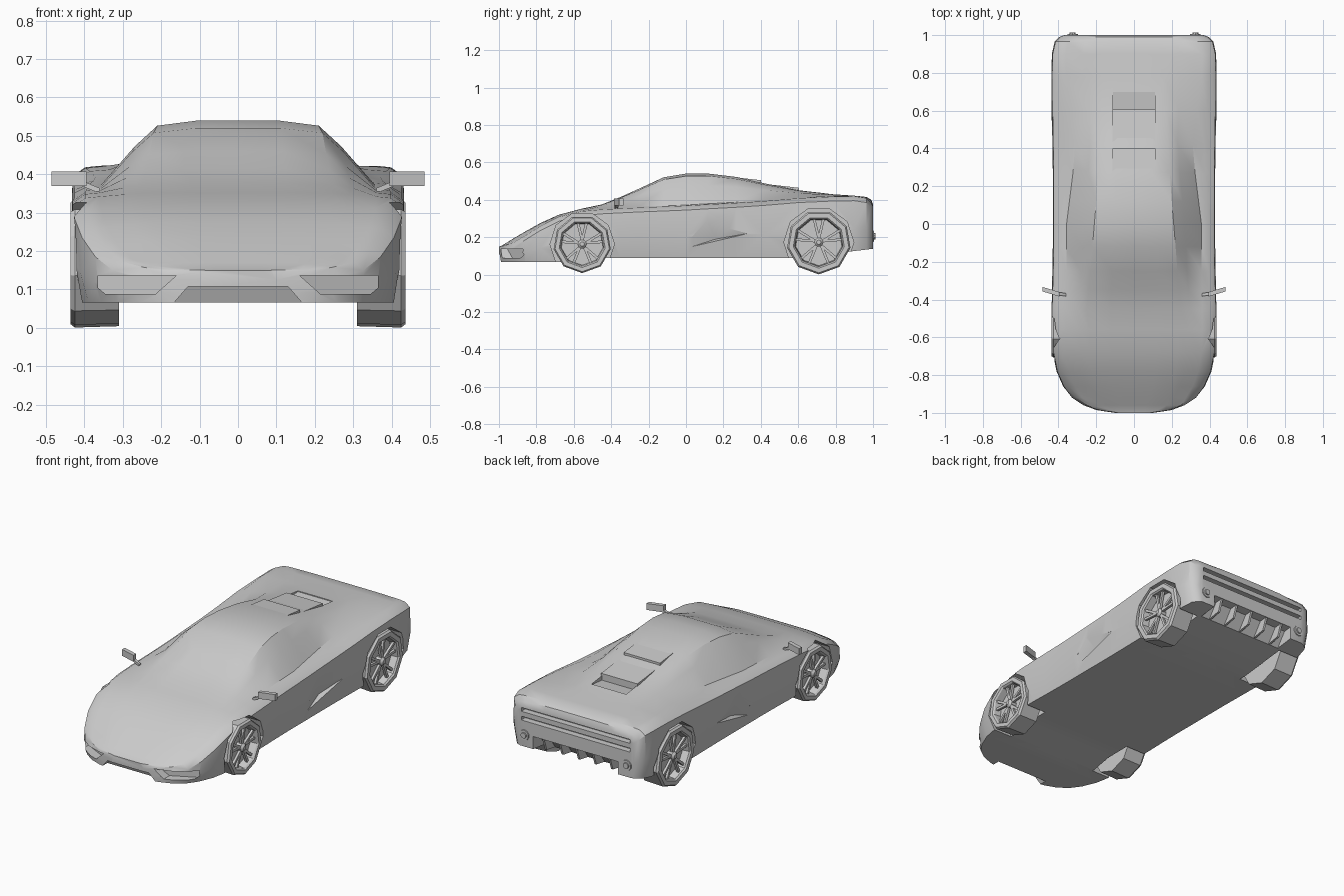
import bpy, bmesh, math
from mathutils import Vector, Matrix

cube = bpy.data.objects.get("Cube")
if cube:
    bpy.data.objects.remove(cube, do_unlink=True)

paint = bpy.data.materials.new("light_grey")
paint.use_nodes = True
GREY = (0.6, 0.6, 0.6, 1)
paint.diffuse_color = GREY
paint.node_tree.nodes["Principled BSDF"].inputs["Base Color"].default_value = GREY


def finish(name, bm):
    bmesh.ops.recalc_face_normals(bm, faces=bm.faces)
    mesh = bpy.data.meshes.new(name)
    bm.to_mesh(mesh)
    bm.free()
    mesh.materials.append(paint)
    ob = bpy.data.objects.new(name, mesh)
    bpy.context.collection.objects.link(ob)
    return ob


def hull(name, points):
    bm = bmesh.new()
    verts = [bm.verts.new(p) for p in points]
    bmesh.ops.convex_hull(bm, input=verts)
    return finish(name, bm)


def block(name, x0, x1, y0, y1, z0, z1):
    return hull(name, [(x, y, z) for x in (x0, x1) for y in (y0, y1) for z in (z0, z1)])


def lathe(name, profile, centre, sides, closed=True):
    """Revolve (x, radius) points about an x-parallel axis."""
    bm = bmesh.new()
    rings = []
    for x, r in profile:
        angles = [math.tau * (i + 0.5) / sides for i in range(sides)]
        rings.append([bm.verts.new((x, centre[0] + r * math.sin(a), centre[1] + r * math.cos(a)))
                      for a in angles])
    pairs = list(zip(rings, rings[1:]))
    if closed:
        pairs.append((rings[-1], rings[0]))
    else:
        bm.faces.new(rings[0])
        bm.faces.new(rings[-1])
    for a, b in pairs:
        for i in range(sides):
            j = (i + 1) % sides
            bm.faces.new((a[i], a[j], b[j], b[i]))
    return finish(name, bm)


def smooth(ob, degrees=30):
    bpy.ops.object.select_all(action='DESELECT')
    ob.select_set(True)
    bpy.context.view_layer.objects.active = ob
    bpy.ops.object.shade_smooth_by_angle(angle=math.radians(degrees))


def cut(ob, cutter):
    bpy.context.view_layer.objects.active = ob
    mod = ob.modifiers.new("cut", 'BOOLEAN')
    mod.operation, mod.solver, mod.object = 'DIFFERENCE', 'EXACT', cutter
    bpy.ops.object.modifier_apply(modifier=mod.name)
    bpy.data.objects.remove(cutter, do_unlink=True)


# Body stations: y, half width, shoulder height, centre height, roof half width
STATIONS = [
    (-1, .10, .125, .15, .05), (-.985, .2, .125, .155, .1), (-.96, .27, .135, .17, .14),
    (-.92, .33, .15, .195, .17), (-.86, .375, .185, .23, .2), (-.78, .41, .235, .275, .22),
    (-.68, .43, .285, .32, .23), (-.56, .435, .315, .352, .24), (-.45, .435, .325, .375, .25),
    (-.35, .435, .33, .415, .24), (-.25, .432, .335, .46, .23), (-.12, .43, .34, .52, .22),
    (0, .43, .345, .54, .21), (.12, .43, .352, .54, .2), (.27, .43, .36, .522, .19),
    (.42, .432, .37, .488, .18), (.6, .435, .385, .452, .17), (.78, .435, .393, .43, .16),
    (.9, .435, .395, .422, .2), (.965, .42, .385, .415, .2), (.99, .395, .36, .4, .2),
    (1, .37, .34, .375, .2)]


def section(y, w, shoulder, top, roof):
    bottom = .066 if y < -.6 else .09 if y < .6 else .09 + (y - .6) * .12
    deck = min(shoulder + .027, top)
    base = .83 * w - .05 * max(0, 1 - abs(y - .4) / .4)
    rise = top - deck
    half = [(0, bottom), (w * .95, bottom), (w, bottom + .45 * (shoulder - bottom)),
            (w * .99, shoulder), ((w + base) / 2, deck - .004), (base, deck),
            (base + (roof - base) * .6, deck + rise * .6), (roof, deck + rise * .92),
            (roof * .5, top), (0, top)]
    return [(x, y, z) for x, z in half] + [(-x, y, z) for x, z in half[-2:0:-1]]


bm = bmesh.new()
rings = [[bm.verts.new(p) for p in section(*s)] for s in STATIONS]
for a, b in zip(rings, rings[1:]):
    for i in range(len(a)):
        j = (i + 1) % len(a)
        bm.faces.new((a[i], a[j], b[j], b[i]))
bm.faces.new(rings[0])
bm.faces.new(rings[-1])
body = finish("body", bm)

# Wheel positions: name, (y, z), tyre radius, arch radius
WHEELS = [("front", (-.555, .163), .155, .172), ("rear", (.71, .173), .172, .187)]

# Openings cut on both sides of the body
for s in (1, -1):
    for name, centre, radius, arch in WHEELS:
        cut(body, lathe("arch_cutter", [(s * .29, arch), (s * .6, arch)], centre, 10, False))
    outline = [(.16, .137), (.365, .137), (.365, .105), (.345, .088), (.215, .088)]
    cut(body, hull("intake_cutter", [(s * x, -1.1, z) for x, z in outline] +
                   [(s * x, -.955 + .5 * (x - .16), z) for x, z in outline]))
    dent = [(.1, .28), (.33, .22), (-.03, .13)]
    cut(body, hull("door_scoop_cutter", [(s * .5, y, z) for y, z in dent] +
                   [(s * .429, y, z) for y, z in dent] + [(s * .4, .16, .19)]))

# Front lip opening, diffuser, tail slots and deck recess
cut(body, hull("lip_cutter", [(s * x, y, z) for s in (1, -1)
                              for x, y, z in [(.18, -1.1, .05), (.13, -1.1, .108), (.18, -.94, .05),
                                              (.13, -.965, .108)]]))
cut(body, hull("diffuser_cutter", [(s * .27, y, z) for s in (1, -1)
                                   for y, z in [(.86, .08), (1.1, .08), (1.1, .22), (.95, .205)]]))
for z in (.335, .285):
    cut(body, block("slot_cutter", -.345, .345, .965, 1.1, z, z + .022))
cut(body, hull("deck_cutter", [(s * .11, y, z) for s in (1, -1)
                               for y, z in [(.6, .425), (.6, .5), (.7, .5), (.7, .435)]]))
smooth(body)

# Engine cover louvres
for name, y0, y1, z0, z1 in [("front_louvre", .28, .4, .518, .505), ("rear_louvre", .42, .605, .485, .464)]:
    hull(name, [(s * .115, y, z) for s in (1, -1)
                for y, z in [(y0, z0), (y1, z1), (y1, z1 - .04), (y0, z0 - .03)]])

# Diffuser fins
for i in range(5):
    x = (i - 2) * .105
    hull("diffuser_fin", [(x + d, y, z) for d in (-.006, .006)
                          for y, z in [(.88, .125), (.97, .14), (.995, .21), (.94, .215)]])


# Wheels with forked spokes
def spokes(name, side, centre, radius):
    bm = bmesh.new()
    for i in range(5):
        for fork in (-.2, .2):
            a = math.tau * i / 5
            start = Vector((0, math.sin(a), math.cos(a))) * radius * .15
            end = Vector((0, math.sin(a + fork), math.cos(a + fork))) * radius
            way = end - start
            turn = way.to_track_quat('Z', 'X').to_matrix().to_4x4()
            place = Matrix.Translation(Vector((side * .412, *centre)) + (start + end) / 2)
            size = Matrix.Diagonal((.014, .014, way.length, 1))
            bmesh.ops.create_cube(bm, size=1, matrix=place @ turn @ size)
    return finish(name, bm)


for side, s in (("left", 1), ("right", -1)):
    for end, centre, r, arch in WHEELS:
        label = end + "_" + side
        rim = r * .76
        lathe(label + "_tyre", [(s * .31, rim), (s * .31, r * .98), (s * .425, r), (s * .436, r * .95),
                                (s * .436, rim * 1.06), (s * .428, rim), (s * .39, rim * .96)], centre, 9)
        lathe(label + "_wheel_disc", [(s * .31, rim), (s * .388, rim)], centre, 9, False)
        spokes(label + "_spokes", s, centre, rim)
        smooth(lathe(label + "_hub", [(s * .385, .024), (s * .42, .024), (s * .432, .012)],
                     centre, 10, False))

    # Door mirror on a stalk
    hull(side + "_mirror", [(s * x, y + d, z) for x, y in [(.395, -.372), (.485, -.345)]
                            for d in (-.012, .012) for z in (.37, .407)])
    hull(side + "_mirror_stalk", [(s * x, y + d, z + h) for x, y, z in [(.36, -.375, .35), (.42, -.365, .375)]
                                  for d in (-.008, .008) for h in (0, .014)])

    # Round tail outlet in each rear corner
    bm = bmesh.new()
    for depth, r in ((.03, .036), (.045, .02)):
        bmesh.ops.create_cone(bm, cap_ends=True, segments=10, radius1=r, radius2=r * .8, depth=depth,
                              matrix=Matrix.Translation((s * .325, .99, .205)) @
                              Matrix.Rotation(-math.pi / 2, 4, 'X'))
    finish(side + "_tail_outlet", bm)
